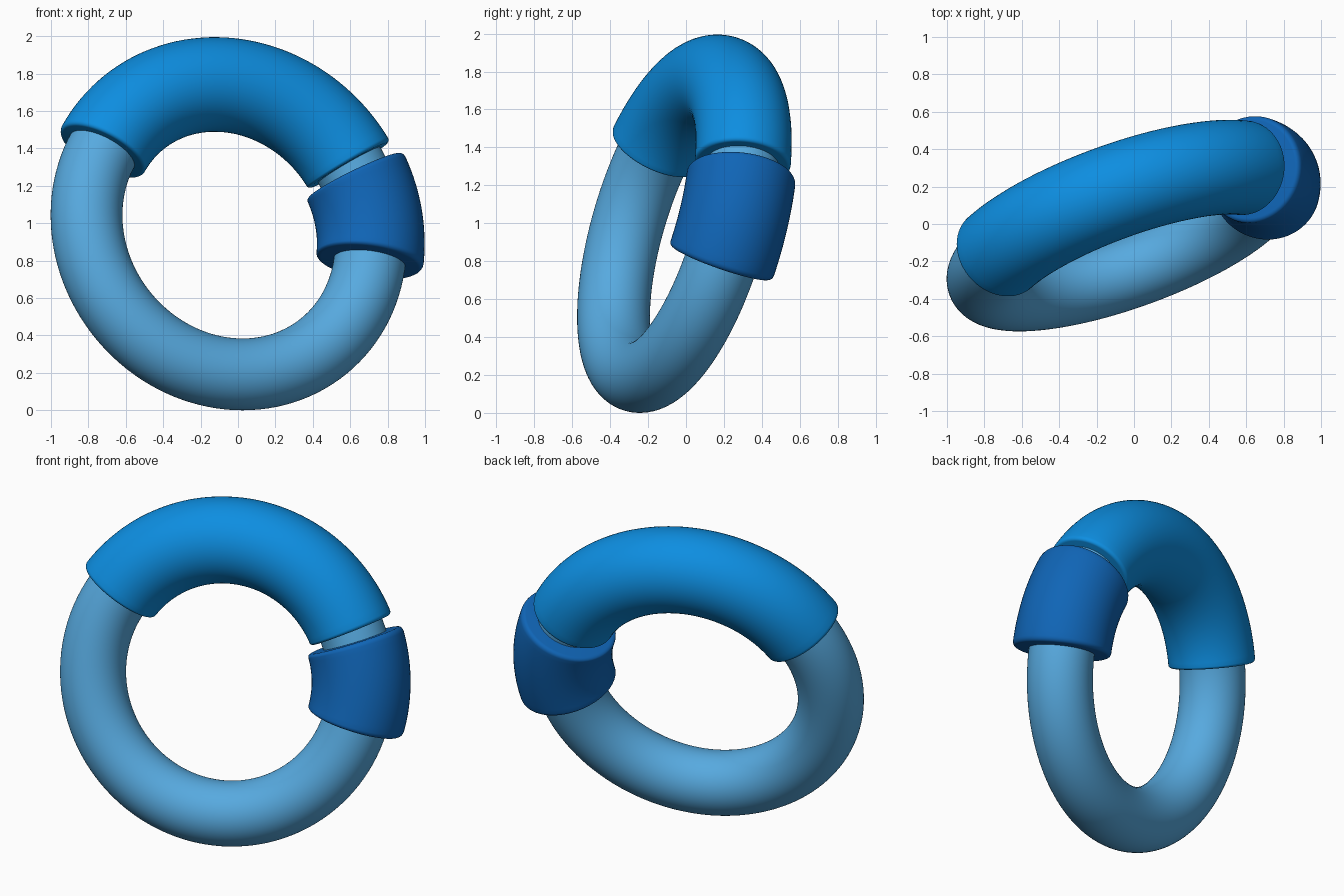
import bpy, bmesh, math
from mathutils import Vector

if "Cube" in bpy.data.objects:
    bpy.data.objects.remove(bpy.data.objects["Cube"])

CENTER = Vector((-0.05, -0.039, 0.967))
E1 = Vector((0.944, 0.316, -0.094)).normalized()   # in-plane, toward +x
E2 = Vector((0.0, 0.286, 0.957)).normalized()      # in-plane, upward
E2 = (E2 - E1 * E2.dot(E1)).normalized()
N = E1.cross(E2)
R = 0.805
SIDES = 64


def material(name, rgb):
    m = bpy.data.materials.new(name)
    m.diffuse_color = (*rgb, 1)
    m.use_nodes = True
    m.node_tree.nodes["Principled BSDF"].inputs["Base Color"].default_value = m.diffuse_color
    return m


def sweep(name, stations, mat, closed):
    """Sweep circles (angle, radius) around the ring axis."""
    bm = bmesh.new()
    rings = []
    for a, r in stations:
        d = E1 * math.cos(a) + E2 * math.sin(a)
        rings.append([bm.verts.new(CENTER + d * (R + r * math.cos(t)) + N * r * math.sin(t))
                      for t in (2 * math.pi * i / SIDES for i in range(SIDES))])
    pairs = list(zip(rings, rings[1:] + rings[:1]))
    if not closed:
        pairs.pop()
        bm.faces.new(rings[0])
        bm.faces.new(rings[-1])
    for p, q in pairs:
        for i in range(SIDES):
            j = (i + 1) % SIDES
            bm.faces.new((p[i], p[j], q[j], q[i]))
    bmesh.ops.recalc_face_normals(bm, faces=bm.faces)
    me = bpy.data.meshes.new(name)
    bm.to_mesh(me)
    bm.free()
    me.materials.append(mat)
    ob = bpy.data.objects.new(name, me)
    bpy.context.collection.objects.link(ob)
    bpy.ops.object.select_all(action='DESELECT')
    ob.select_set(True)
    bpy.context.view_layer.objects.active = ob
    bpy.ops.object.shade_smooth_by_angle(angle=math.radians(35))
    return ob


def sleeve(name, a0, a1, r, bevel, mat, steps):
    """Arc-shaped sleeve with rounded rims."""
    a0, a1 = math.radians(a0), math.radians(a1)
    b = bevel / R
    q = [math.pi / 2 * i / 5 for i in range(6)]
    start = [(a0 + b * (1 - math.sin(t)), r - bevel * (1 - math.cos(t))) for t in reversed(q)]
    end = [(a0 + a1 - a, rr) for a, rr in reversed(start)]
    mid = [(a0 + b + (a1 - a0 - 2 * b) * i / steps, r) for i in range(1, steps)]
    return sweep(name, start + mid + end, mat, False)


# Base ring
sweep("base_ring", [(2 * math.pi * i / 128, 0.192) for i in range(128)],
      material("light blue", (0.095, 0.40, 0.74)), True)
# Long upper sleeve
sleeve("long_sleeve", 32, 153, 0.253, 0.02, material("bright blue", (0.004, 0.27, 0.75)), 48)
# Short thicker sleeve on the right
sleeve("short_sleeve", -7.5, 27.5, 0.288, 0.025, material("dark blue", (0.005, 0.13, 0.47)), 16)
